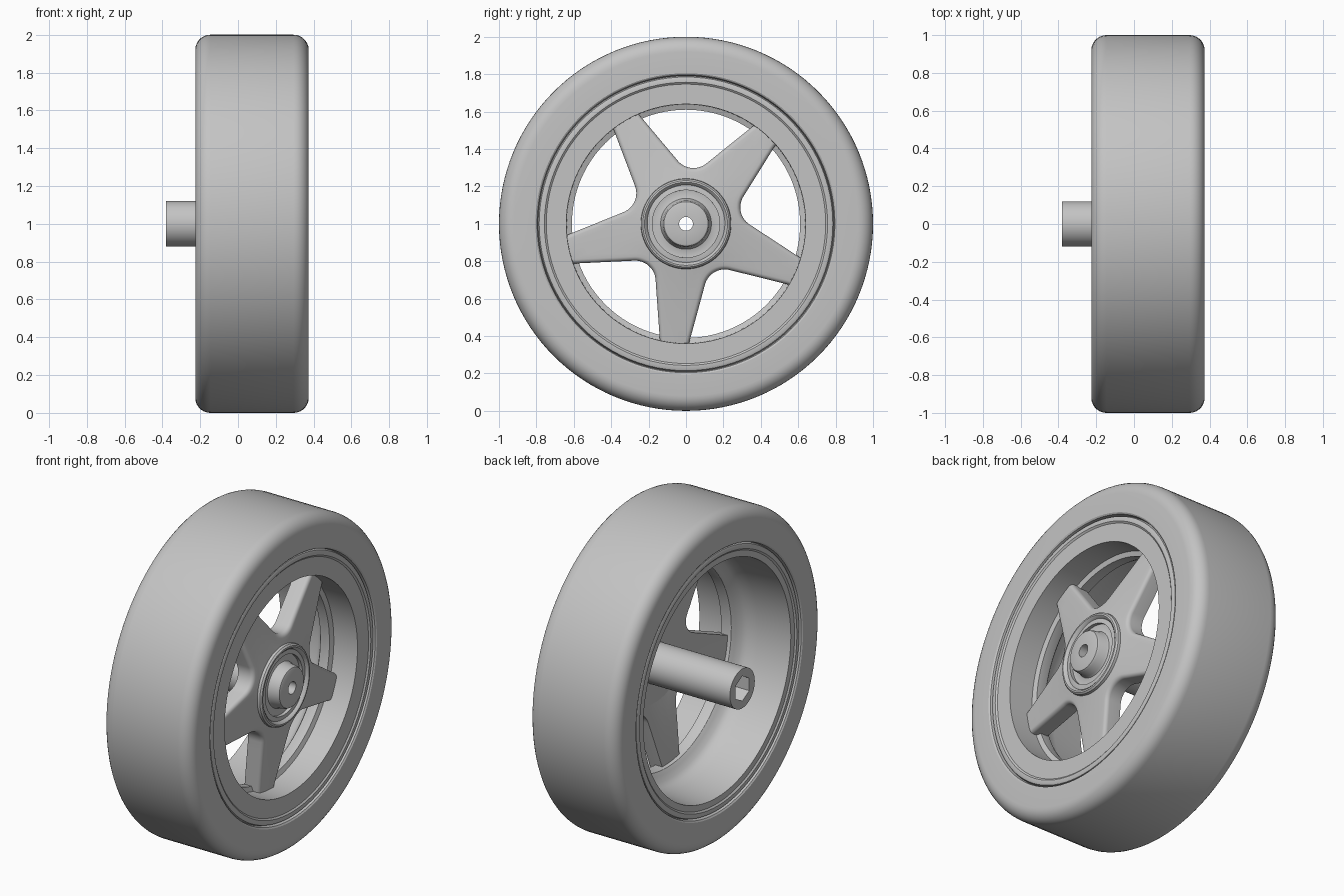
import bpy, bmesh, math
from math import sin, cos, pi, radians, hypot

if "Cube" in bpy.data.objects:
    bpy.data.objects.remove(bpy.data.objects["Cube"], do_unlink=True)

grey = bpy.data.materials.new("plain grey")
grey.use_nodes = True
COLOUR = (0.55, 0.55, 0.55, 1)
grey.diffuse_color = COLOUR
grey.node_tree.nodes["Principled BSDF"].inputs["Base Color"].default_value = COLOUR


def loft(name, rows, closed_rows):
    """Skin rows of points that each run once around the axle."""
    bm = bmesh.new()
    rings = [[bm.verts.new(p) for p in row] for row in rows]
    pairs = list(zip(rings, rings[1:]))
    if closed_rows:
        pairs.append((rings[-1], rings[0]))
    for a, b in pairs:
        n = len(a)
        for i in range(n):
            j = (i + 1) % n
            bm.faces.new((a[i], a[j], b[j], b[i]))
    bmesh.ops.recalc_face_normals(bm, faces=bm.faces)
    mesh = bpy.data.meshes.new(name)
    bm.to_mesh(mesh)
    bm.free()
    mesh.materials.append(grey)
    ob = bpy.data.objects.new(name, mesh)
    bpy.context.collection.objects.link(ob)
    bpy.ops.object.select_all(action='DESELECT')
    ob.select_set(True)
    bpy.context.view_layer.objects.active = ob
    bpy.ops.object.shade_smooth_by_angle(angle=radians(32))
    return ob


def ring(x, r, n, hexagonal=False):
    """Circle, or hexagon with flats at distance r, around the axle."""
    pts = []
    for i in range(n):
        a = 2 * pi * i / n
        k = r / cos((a + pi / 6) % (pi / 3) - pi / 6) if hexagonal else r
        pts.append((x, k * cos(a), 1 + k * sin(a)))
    return pts


def revolve(name, profile, n):
    return loft(name, [ring(p[0], p[1], n, len(p) > 2) for p in profile], True)


def arc(cx, cr, radius, start, end, steps=7):
    return [(cx + radius * cos(radians(start + (end - start) * i / steps)),
             cr + radius * sin(radians(start + (end - start) * i / steps)))
            for i in range(steps + 1)]


# Tyre: rounded shoulders, flat sidewalls
FRONT, BACK = 0.374, -0.226
tyre = arc(FRONT - 0.08, 0.92, 0.08, 0, 90) + arc(BACK + 0.08, 0.92, 0.08, 90, 180)
tyre += [(BACK, 0.805), (BACK + 0.006, 0.796), (BACK + 0.03, 0.79),
         (FRONT - 0.03, 0.79), (FRONT - 0.006, 0.796), (FRONT, 0.805)]
revolve("tyre", tyre, 128)

# Rim: front lip, inner shoulder that carries the spokes, wide rear barrel
rim = [(0.345, 0.792), (0.362, 0.785), (0.366, 0.775), (0.366, 0.757),
       (0.358, 0.747), (0.358, 0.64), (0.2, 0.638), (0.19, 0.61),
       (0.14, 0.61), (0.125, 0.615), (0.11, 0.635), (0.09, 0.665), (0.06, 0.685),
       (0.0, 0.692), (-0.21, 0.71), (-0.21, 0.747), (-0.218, 0.757),
       (-0.218, 0.775), (-0.214, 0.785), (-0.197, 0.792)]
revolve("rim", rim, 96)

# Hub: raised boss, ring groove, drive shaft with hexagonal socket
hub = [(0.365, 0.037), (0.365, 0.108), (0.361, 0.118), (0.35, 0.124),
       (0.305, 0.13), (0.294, 0.136), (0.29, 0.15), (0.29, 0.19),
       (0.295, 0.202), (0.318, 0.213), (0.325, 0.222), (0.324, 0.231),
       (0.315, 0.24), (0.29, 0.243), (0.2, 0.24), (0.2, 0.12),
       (-0.38, 0.12), (-0.38, 0.066, "hex"), (-0.15, 0.066, "hex"), (-0.15, 0.037)]
revolve("hub_and_shaft", hub, 72)

# Five tapered spokes joined by rounded valleys
TIP, SLOPE, HALF = 0.642, 0.17, 0.186
NORM = hypot(1, SLOPE)
SECTOR = radians(36)
VALLEY_C, VALLEY_R = 0.4095, 0.1095
TURN = radians(48.4)


def outline(inset):
    """Star outline moved inward by inset."""
    w = HALF - inset * NORM
    lean = math.atan2(1, SLOPE) + pi
    rad = VALLEY_R + inset
    cx, cy = VALLEY_C * cos(SECTOR), VALLEY_C * sin(SECTOR)
    end = cx + rad * cos(lean)
    half = []
    for i in range(6):
        x = TIP + (end - TIP) * i / 6
        half.append((x, w - SLOPE * x))
    for i in range(9):
        a = lean + (SECTOR + pi - lean) * i / 8
        half.append((cx + rad * cos(a), cy + rad * sin(a)))
    sector = [(x, -y) for x, y in reversed(half[:-1])] + [(TIP, 0)] + half
    pts = []
    for k in range(5):
        t = TURN + 2 * SECTOR * k
        pts += [(x * cos(t) - y * sin(t), x * sin(t) + y * cos(t)) for x, y in sector]
    return pts


def face_x(r):
    """Dished front of the spokes, falling from hub to rim."""
    t = min(max((r - 0.2) / (TIP - 0.2), 0), 1)
    return 0.31 - 0.07 * t ** 0.8


def star_row(inset, drop, spread=1.0, core=0.18):
    row = []
    for y, z in outline(inset):
        r = hypot(y, z)
        k = (core + (r - core) * spread) / r
        row.append((face_x(r * k) - drop, y * k, 1 + z * k))
    return row


EDGE, THICK = 0.022, 0.1
rows = [star_row(EDGE, 0, s / 5) for s in range(5)]
for i in range(6):
    a = pi / 2 * i / 5
    rows.append(star_row(EDGE * (1 - sin(a)), EDGE * (1 - cos(a))))
rows += [star_row(0, THICK, s / 5) for s in range(5, -1, -1)]
loft("spokes", rows, True)
